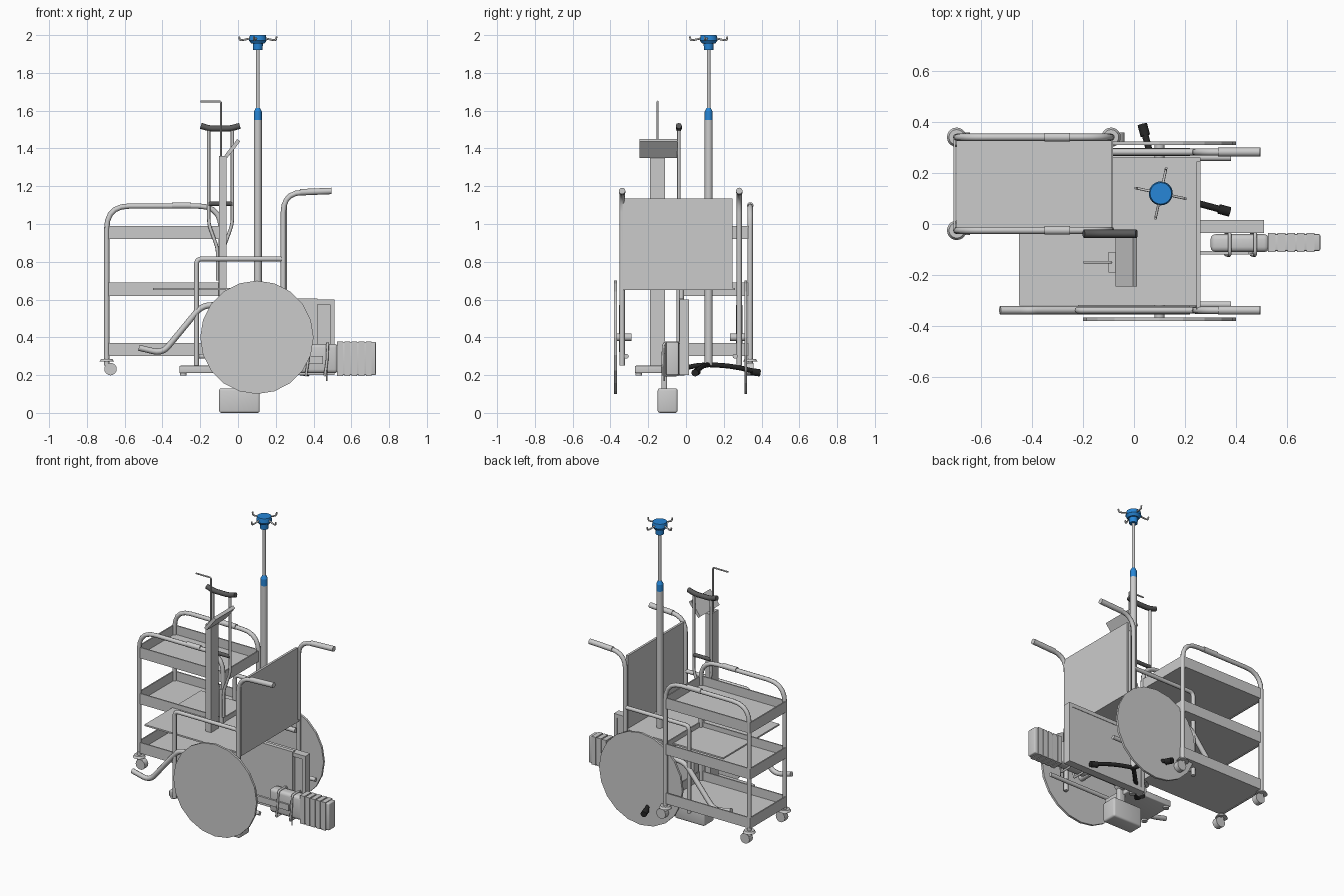
import bpy, bmesh, math
from mathutils import Vector, Matrix

if "Cube" in bpy.data.objects:
    bpy.data.objects.remove(bpy.data.objects["Cube"])


def material(name, color):
    m = bpy.data.materials.new(name)
    m.diffuse_color = (*color, 1)
    m.use_nodes = True
    m.node_tree.nodes["Principled BSDF"].inputs["Base Color"].default_value = m.diffuse_color
    return m


BLUE = material("blue plastic", (0.02, 0.24, 0.68))
BLACK = material("black rubber", (0.02, 0.02, 0.02))
DARK = material("dark padding", (0.1, 0.1, 0.1))


def finish(name, bm, mat=None, smooth=False):
    me = bpy.data.meshes.new(name)
    bm.to_mesh(me)
    bm.free()
    ob = bpy.data.objects.new(name, me)
    bpy.context.collection.objects.link(ob)
    if mat:
        me.materials.append(mat)
    if smooth:
        bpy.context.view_layer.objects.active = ob
        bpy.ops.object.select_all(action='DESELECT')
        ob.select_set(True)
        bpy.ops.object.shade_smooth_by_angle(angle=math.radians(40))
    return ob


def box(name, x, y, z, mat=None, bevel=0, tilt=0):
    """Box from (min, max) ranges, optionally tilted about y."""
    size = [b - a for a, b in (x, y, z)]
    mid = [(a + b) / 2 for a, b in (x, y, z)]
    bm = bmesh.new()
    bmesh.ops.create_cube(bm, size=1, matrix=Matrix.Translation(mid)
                          @ Matrix.Rotation(tilt, 4, 'Y') @ Matrix.Diagonal((*size, 1)))
    if bevel:
        bmesh.ops.bevel(bm, geom=bm.edges[:], offset=bevel, segments=3,
                        affect='EDGES', profile=0.5)
    return finish(name, bm, mat, bevel > 0)


def rod(name, a, b, r1, r2=None, sides=16, mat=None, smooth=True):
    """Cylinder or cone between two points."""
    a, b = Vector(a), Vector(b)
    bm = bmesh.new()
    bmesh.ops.create_cone(
        bm, cap_ends=True, segments=sides, radius1=r1, radius2=r1 if r2 is None else r2,
        depth=(b - a).length, matrix=Matrix.Translation((a + b) / 2)
        @ (b - a).to_track_quat('Z', 'Y').to_matrix().to_4x4())
    return finish(name, bm, mat, smooth)


def tube(name, pts, r, bend=0.05, mat=None):
    """Bent tube through points with rounded corners."""
    p = [Vector(q) for q in pts]
    path = [p[0]]
    for a, b, c in zip(p, p[1:], p[2:]):
        u, v = a - b, c - b
        d = min(bend, u.length * 0.49, v.length * 0.49)
        s, e = b + u.normalized() * d, b + v.normalized() * d
        for i in range(6):
            t = i / 5
            path.append(s * (1 - t) ** 2 + b * 2 * t * (1 - t) + e * t * t)
    path.append(p[-1])
    cu = bpy.data.curves.new(name, 'CURVE')
    cu.dimensions = '3D'
    cu.bevel_depth, cu.bevel_resolution, cu.use_fill_caps = r, 2, True
    sp = cu.splines.new('POLY')
    sp.points.add(len(path) - 1)
    for q, co in zip(sp.points, path):
        q.co = (*co, 1)
    ob = bpy.data.objects.new(name, cu)
    bpy.context.collection.objects.link(ob)
    if mat:
        cu.materials.append(mat)
    bpy.ops.object.select_all(action='DESELECT')
    ob.select_set(True)
    bpy.context.view_layer.objects.active = ob
    bpy.ops.object.convert(target='MESH')
    return bpy.context.object


# Trolley: three open trays, two arched side frames, four casters
X0, X1, Y0, Y1 = -0.695, -0.09, -0.025, 0.34
for n, z in (("lower", 0.30), ("middle", 0.62), ("upper", 0.92)):
    h = z + 0.07
    box(f"trolley_{n}_shelf", (X0, X1), (Y0, Y1), (z, z + 0.012))
    for i, y in enumerate((Y0 - 0.008, Y1)):
        box(f"trolley_{n}_long_wall_{i}", (X0 - 0.012, X1 + 0.008), (y, y + 0.008), (z, h))
    for i, x in enumerate((X0 - 0.012, X1)):
        box(f"trolley_{n}_end_wall_{i}", (x, x + 0.008), (Y0, Y1), (z, h))
for y in (Y0, Y1):
    tube("trolley_side_frame", [(X0, y, 0.29), (X0, y, 1.095), (X1, y, 1.095), (X1, y, 0.29)],
         0.014, 0.12)
    rod("trolley_grip", (-0.35, y, 1.098), (-0.25, y, 1.098), 0.017)
    for x in (X0, X1):
        rod("caster_disc", (x, y, 0.272), (x, y, 0.286), 0.038, 0.03, 20)
        rod("caster_stem", (x, y, 0.25), (x, y, 0.31), 0.014)
        rod("caster_wheel", (x + 0.02, y - 0.018, 0.232), (x + 0.02, y + 0.018, 0.232), 0.033)

# Wheelchair: seat, back, disc wheels and mirrored side frames
box("seat", (-0.45, 0.26), (-0.32, 0.26), (0.65, 0.66))
box("backrest", (0.245, 0.26), (-0.335, 0.245), (0.65, 1.135))
for s, n in ((-1, "near"), (1, "far")):
    yc = -0.028
    y = yc + s * 0.31
    rod(f"{n}_wheel", (0.1, yc + s * 0.338, 0.4), (0.1, yc + s * 0.352, 0.4), 0.3, sides=20,
        smooth=False)
    rod(f"{n}_hub", (0.1, y - s * 0.05, 0.4), (0.1, yc + s * 0.34, 0.4), 0.02)
    tube(f"{n}_push_handle", [(0.24, y, 0.25), (0.24, y, 1.165), (0.45, y, 1.17)], 0.014, 0.11)
    rod(f"{n}_hand_grip", (0.33, y, 1.168), (0.495, y, 1.175), 0.017)
    tube(f"{n}_arm_frame", [(0.24, y, 0.815), (-0.22, y, 0.815), (-0.22, y, 0.25)], 0.013, 0.03)
    tube(f"{n}_leg_rest", [(0.22, y, 0.57), (-0.19, y, 0.57), (-0.40, y, 0.315),
                           (-0.525, y, 0.345)], 0.016, 0.05)
    rod(f"{n}_lower_rail", (-0.22, y - s * 0.022, 0.3), (0.38, y - s * 0.022, 0.3), 0.013)

# Drip stand: pole, blue collar and head, four hooks, three dark feet
px, py = 0.105, 0.12
rod("stand_pole", (px, py, 0.25), (px, py, 1.55), 0.021)
rod("stand_collar", (px, py, 1.55), (px, py, 1.595), 0.021, mat=BLUE)
rod("stand_collar_top", (px, py, 1.595), (px, py, 1.615), 0.021, 0.011, mat=BLUE)
rod("stand_upper_pole", (px, py, 1.61), (px, py, 1.94), 0.01)
rod("head_neck", (px, py, 1.92), (px, py, 1.965), 0.025, 0.027, mat=BLUE)
rod("head_lower_flare", (px, py, 1.955), (px, py, 1.972), 0.035, 0.047, mat=BLUE)
rod("head_cap", (px, py, 1.972), (px, py, 2.0), 0.047, 0.042, 24, BLUE)
for k in range(4):
    a = math.radians(-12 + 90 * k)
    c, s = math.cos(a), math.sin(a)
    tube("drip_hook", [(px + c * r, py + s * r, z) for r, z in
                       ((0.03, 1.985), (0.075, 1.975), (0.098, 1.972), (0.101, 1.992))],
         0.005, 0.01)
for k in range(3):
    a = math.radians(-15 + 120 * k)
    c, s = math.cos(a), math.sin(a)
    at = lambda r, z: (px + c * r, py + s * r, z)
    tube("stand_foot", [at(0, 0.255), at(0.1, 0.25), at(0.19, 0.235), at(0.27, 0.215)],
         0.013, 0.05, BLACK)
    rod("stand_foot_tip", at(0.235, 0.218), at(0.28, 0.212), 0.019, mat=BLACK)

# Crutch: twin shafts meeting in one leg, curved pad and grip
cy = -0.038
for x in (-0.155, -0.03):
    tube("crutch_shaft", [(x, cy, 1.51), (x, cy, 1.0), (-0.0925 + (x + 0.0925) * 0.25, cy, 0.87),
                          (-0.0925 + (x + 0.0925) * 0.25, cy, 0.7)], 0.009, 0.03)
rod("crutch_leg", (-0.0925, cy, 0.22), (-0.0925, cy, 0.88), 0.012)
rod("crutch_tip", (-0.0925, cy, 0.2), (-0.0925, cy, 0.25), 0.02, 0.014, mat=DARK)
rod("crutch_hand_grip", (-0.155, cy, 1.107), (-0.03, cy, 1.107), 0.012, mat=DARK)
tube("crutch_pad", [(-0.197, cy, 1.52), (-0.15, cy, 1.505), (-0.04, cy, 1.505),
                    (0.01, cy, 1.52)], 0.016, 0.04, DARK)

# Patient scale: platform, column, tilted display and height rod
box("scale_platform", (-0.31, 0.0), (-0.27, -0.03), (0.21, 0.25), bevel=0.006)
for x in (-0.29, -0.03):
    for y in (-0.25, -0.05):
        rod("scale_foot", (x, y, 0.198), (x, y, 0.215), 0.018)
box("scale_column", (-0.1, -0.062), (-0.19, -0.11), (0.24, 1.36))
box("scale_display", (-0.04, -0.02), (-0.245, -0.045), (1.345, 1.455), tilt=math.radians(38))
tube("height_rod", [(-0.09, -0.15, 1.3), (-0.09, -0.15, 1.648), (-0.198, -0.15, 1.648)],
     0.005, 0.008)

# Light box: back panel with raised rim and a shorter front panel
box("viewer_back", (-0.07, 0.51), (-0.015, 0.012), (0.2, 0.6))
for n, x, z in (("top", (-0.07, 0.51), (0.575, 0.6)), ("bottom", (-0.07, 0.51), (0.2, 0.225)),
                ("left", (-0.07, -0.045), (0.2, 0.6)), ("right", (0.487, 0.51), (0.2, 0.6))):
    box(f"viewer_rim_{n}", x, (-0.035, 0.015), z)
box("viewer_panel", (-0.05, 0.42), (-0.036, -0.01), (0.22, 0.605))

# Brace: ribbed end cuff, slim strapped arms, lower cuff
box("brace_cuff", (0.53, 0.73), (-0.105, -0.04), (0.2, 0.375), bevel=0.006)
for i in range(5):
    x = 0.525 + i * 0.038
    box("brace_rib", (x, x + 0.03), (-0.11, -0.036), (0.196, 0.379))
box("brace_upper_shell", (0.3, 0.53), (-0.11, -0.04), (0.21, 0.365), bevel=0.02)
box("brace_bar", (0.0, 0.45), (-0.12, -0.105), (0.26, 0.3))
rod("brace_hinge", (0.005, -0.13, 0.28), (0.005, -0.05, 0.28), 0.045)
for x in (0.36, 0.46):
    tube("brace_strap", [(x, -0.12, 0.2), (x + 0.012, -0.123, 0.28), (x + 0.015, -0.12, 0.37),
                         (x + 0.015, -0.035, 0.37), (x, -0.035, 0.2), (x, -0.12, 0.2)],
         0.007, 0.02)
rod("brace_pin", (0.47, -0.115, 0.17), (0.47, -0.115, 0.37), 0.004)
box("lower_brace_cuff", (-0.1, 0.115), (-0.15, -0.045), (0.0, 0.13), bevel=0.012)
box("lower_brace_bar", (-0.02, 0.03), (-0.13, -0.1), (0.1, 0.28), bevel=0.008)
